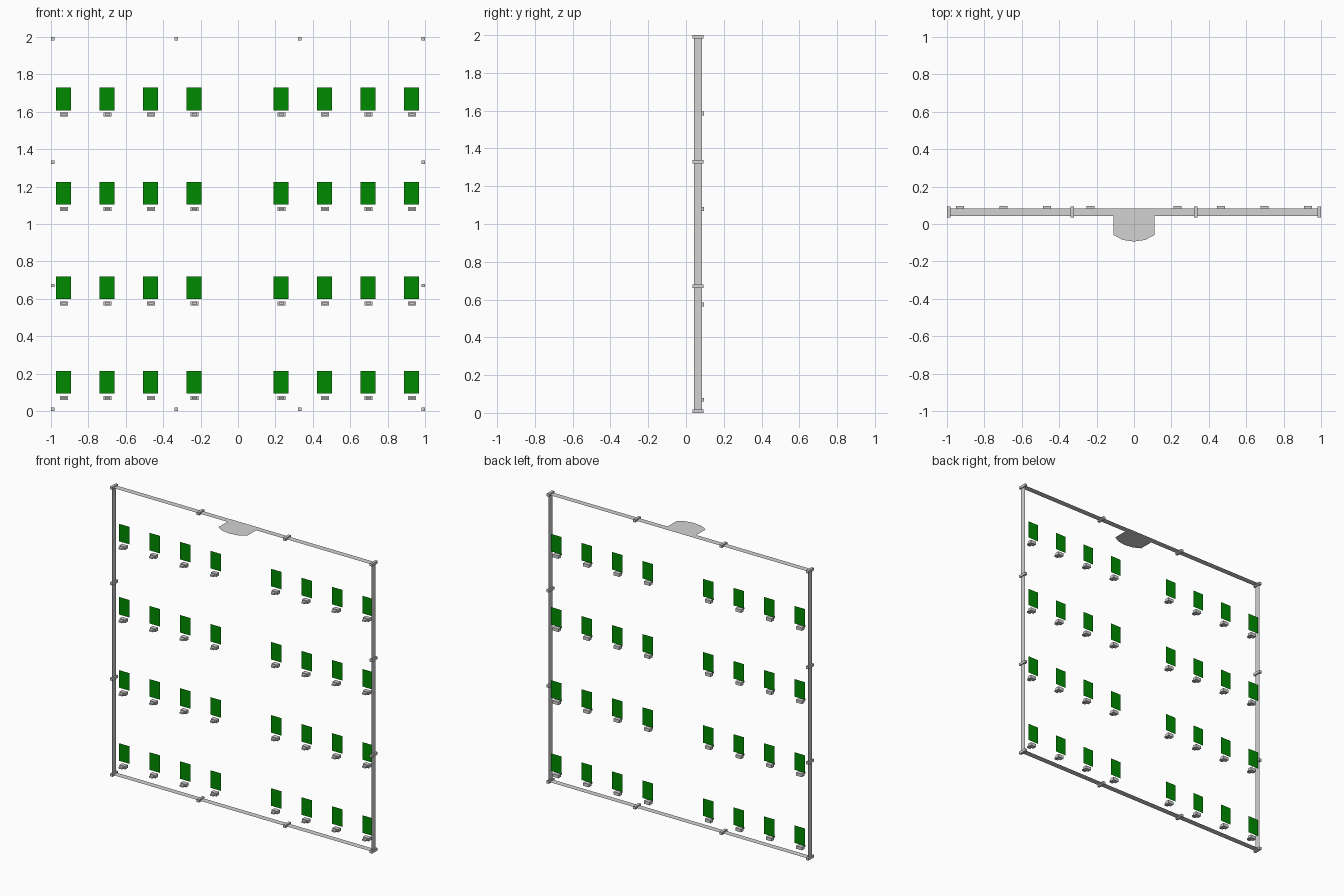
import bpy

if "Cube" in bpy.data.objects:
    bpy.data.objects.remove(bpy.data.objects["Cube"], do_unlink=True)


def material(name, colour):
    m = bpy.data.materials.new(name)
    m.use_nodes = True
    m.diffuse_color = (*colour, 1)
    m.node_tree.nodes["Principled BSDF"].inputs["Base Color"].default_value = (*colour, 1)
    return m


GREY = material("light_grey", (0.65, 0.65, 0.65))
GREEN = material("green", (0.0, 0.26, 0.0))


def mesh_object(name, verts, faces, mat):
    me = bpy.data.meshes.new(name)
    me.from_pydata(verts, [], faces)
    me.materials.append(mat)
    ob = bpy.data.objects.new(name, me)
    bpy.context.collection.objects.link(ob)
    return ob


def sheet(name, verts, mat):
    return mesh_object(name, verts, [range(len(verts))], mat)


def box(name, x, y, z, mat):
    verts = [(a, b, c) for a in x for b in y for c in z]
    faces = [(0, 1, 3, 2), (4, 6, 7, 5), (0, 4, 5, 1),
             (2, 3, 7, 6), (0, 2, 6, 4), (1, 5, 7, 3)]
    return mesh_object(name, verts, faces, mat)


def around(centre, size):
    return (centre - size / 2, centre + size / 2)


EDGE, LOW, HIGH = 0.991, 0.009, 1.991
FRONT, BACK = 0.043, 0.084

# Thin frame: top and bottom rails, side posts
for name, z in (("bottom_rail", LOW), ("top_rail", HIGH)):
    sheet(name, [(-EDGE, FRONT, z), (EDGE, FRONT, z), (EDGE, BACK, z), (-EDGE, BACK, z)], GREY)
for name, x in (("right_post", -EDGE), ("left_post", EDGE)):
    sheet(name, [(x, FRONT, LOW), (x, BACK, LOW), (x, BACK, HIGH), (x, FRONT, HIGH)], GREY)

# Connector blocks along the frame
spots = [(x, z) for x in (-EDGE, -0.33, 0.33, EDGE) for z in (LOW, HIGH)]
spots += [(x, z) for x in (-EDGE, EDGE) for z in (0.671, 1.33)]
for x, z in spots:
    box("connector", around(x, 0.018), (0.034, 0.093), around(z, 0.018), GREY)

# Rounded shelf at the top centre
outline = [(-0.11, BACK), (-0.11, -0.058), (-0.06, -0.085), (0, -0.094),
           (0.06, -0.085), (0.11, -0.058), (0.11, BACK)]
sheet("top_shelf", [(x, y, HIGH + 0.001) for x, y in outline], GREY)

# Grid of green panels, each with a small stepped foot below
for row in range(4):
    z = 0.093 + 0.505 * row
    for col in (-4, -3, -2, -1, 1, 2, 3, 4):
        x = 0.2325 * col
        x0, x1 = around(x - 0.002, 0.08)
        y = 0.09
        sheet("panel", [(x0, y, z), (x1, y, z), (x1, y, z + 0.121), (x0, y, z + 0.121)], GREEN)
        box("foot", around(x, 0.043), (0.066, 0.095), (z - 0.034, z - 0.013), GREY)
        box("foot_stem", around(x, 0.025), (0.044, 0.066), (z - 0.029, z - 0.018), GREY)
